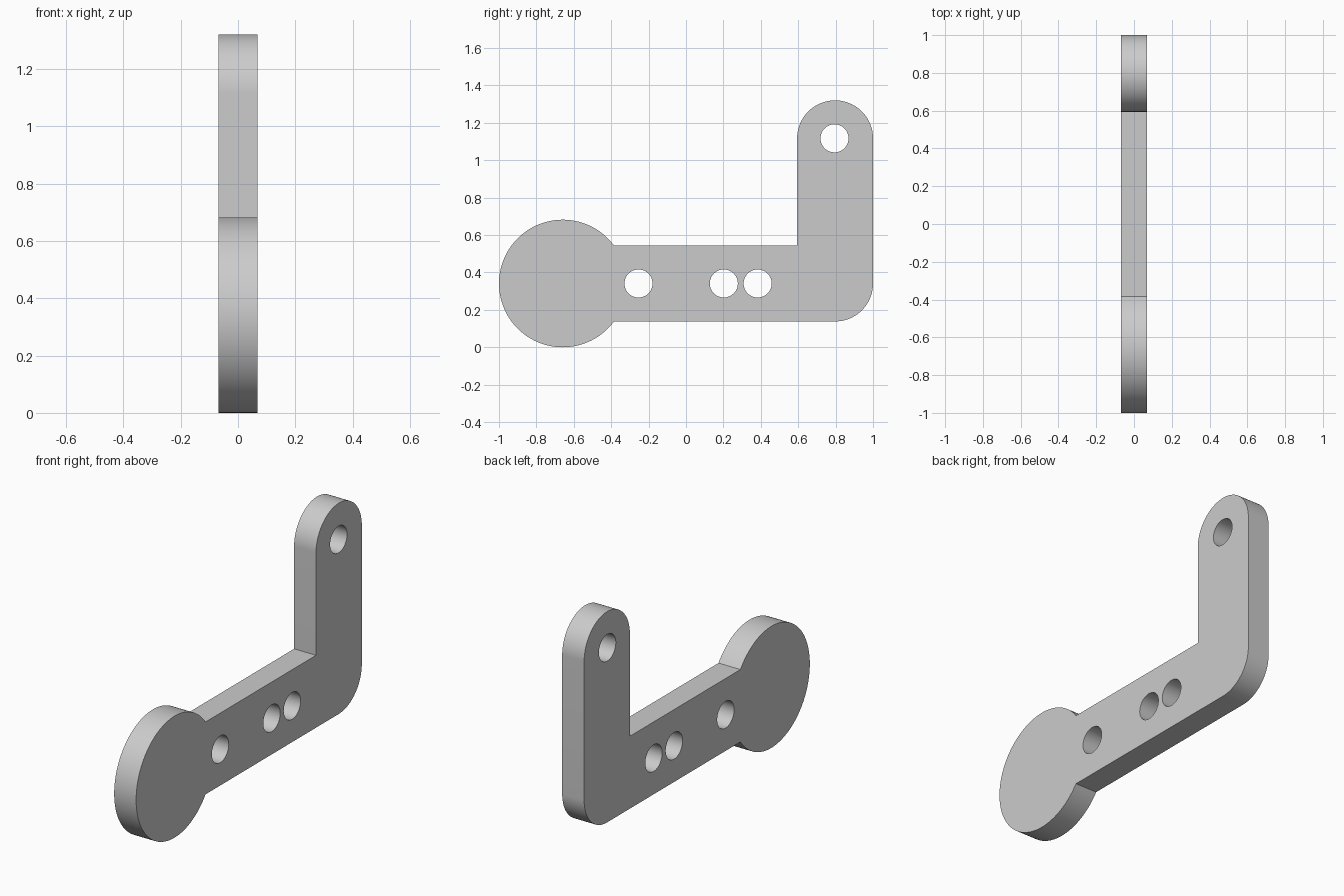
import bpy, bmesh
from math import sin, cos, pi, asin
from mathutils import Matrix

cube = bpy.data.objects.get("Cube")
if cube:
    bpy.data.objects.remove(cube, do_unlink=True)

HALF_THICK = 0.068
ARM_R = 0.203            # half width of both arms
MID_Z = 0.341            # centre line of the long arm
DISC_Y, DISC_R = -0.659, 0.341
POST_Y, POST_TOP = 0.797, 1.117
HOLE_R = 0.075


def arc(cy, cz, r, start, end, steps):
    """Points on an arc in the side plane, angles in radians."""
    angles = [start + (end - start) * i / steps for i in range(steps + 1)]
    return [(cy + r * cos(a), cz + r * sin(a)) for a in angles]


def add_loop(curve, points):
    spline = curve.splines.new("POLY")
    spline.points.add(len(points) - 1)
    for p, (y, z) in zip(spline.points, points):
        p.co = (y, z, 0, 1)
    spline.use_cyclic_u = True


# Side outline: disc, rounded lower corner, rounded post top, inner corner
neck = asin(ARM_R / DISC_R)
outline = arc(DISC_Y, MID_Z, DISC_R, neck, 2 * pi - neck, 96)
outline += arc(POST_Y, MID_Z, ARM_R, -pi / 2, 0, 24)
outline += arc(POST_Y, POST_TOP, ARM_R, 0, pi, 48)
outline.append((POST_Y - ARM_R, MID_Z + ARM_R))

profile = bpy.data.curves.new("bracket_profile", "CURVE")
profile.dimensions = "2D"
profile.fill_mode = "BOTH"
profile.extrude = HALF_THICK
add_loop(profile, outline)

# Through holes: three along the long arm, one at the post top
for y, z in [(-0.254, MID_Z), (0.202, MID_Z), (0.383, MID_Z), (POST_Y - 0.003, POST_TOP)]:
    add_loop(profile, arc(y, z, HOLE_R, 0, 2 * pi, 48)[:-1])

# Turn the filled profile into a solid mesh standing in the side plane
helper = bpy.data.objects.new("profile_helper", profile)
bpy.context.collection.objects.link(helper)
bpy.context.view_layer.update()
mesh = bpy.data.meshes.new_from_object(helper.evaluated_get(bpy.context.evaluated_depsgraph_get()))
bpy.data.objects.remove(helper, do_unlink=True)
mesh.transform(Matrix(((0, 0, 1, 0), (1, 0, 0, 0), (0, 1, 0, 0), (0, 0, 0, 1))))

bm = bmesh.new()
bm.from_mesh(mesh)
bmesh.ops.remove_doubles(bm, verts=bm.verts, dist=0.0001)
bmesh.ops.recalc_face_normals(bm, faces=bm.faces)
bm.to_mesh(mesh)
bm.free()

bracket = bpy.data.objects.new("lever_bracket", mesh)
bpy.context.collection.objects.link(bracket)

# Plain grey finish
grey = bpy.data.materials.new("plain_grey")
grey.use_nodes = True
colour = (0.6, 0.6, 0.6, 1)
grey.diffuse_color = colour
grey.node_tree.nodes["Principled BSDF"].inputs["Base Color"].default_value = colour
mesh.materials.clear()
mesh.materials.append(grey)

bpy.ops.object.select_all(action="DESELECT")
bracket.select_set(True)
bpy.context.view_layer.objects.active = bracket
bpy.ops.object.shade_smooth_by_angle(angle=pi / 6)
